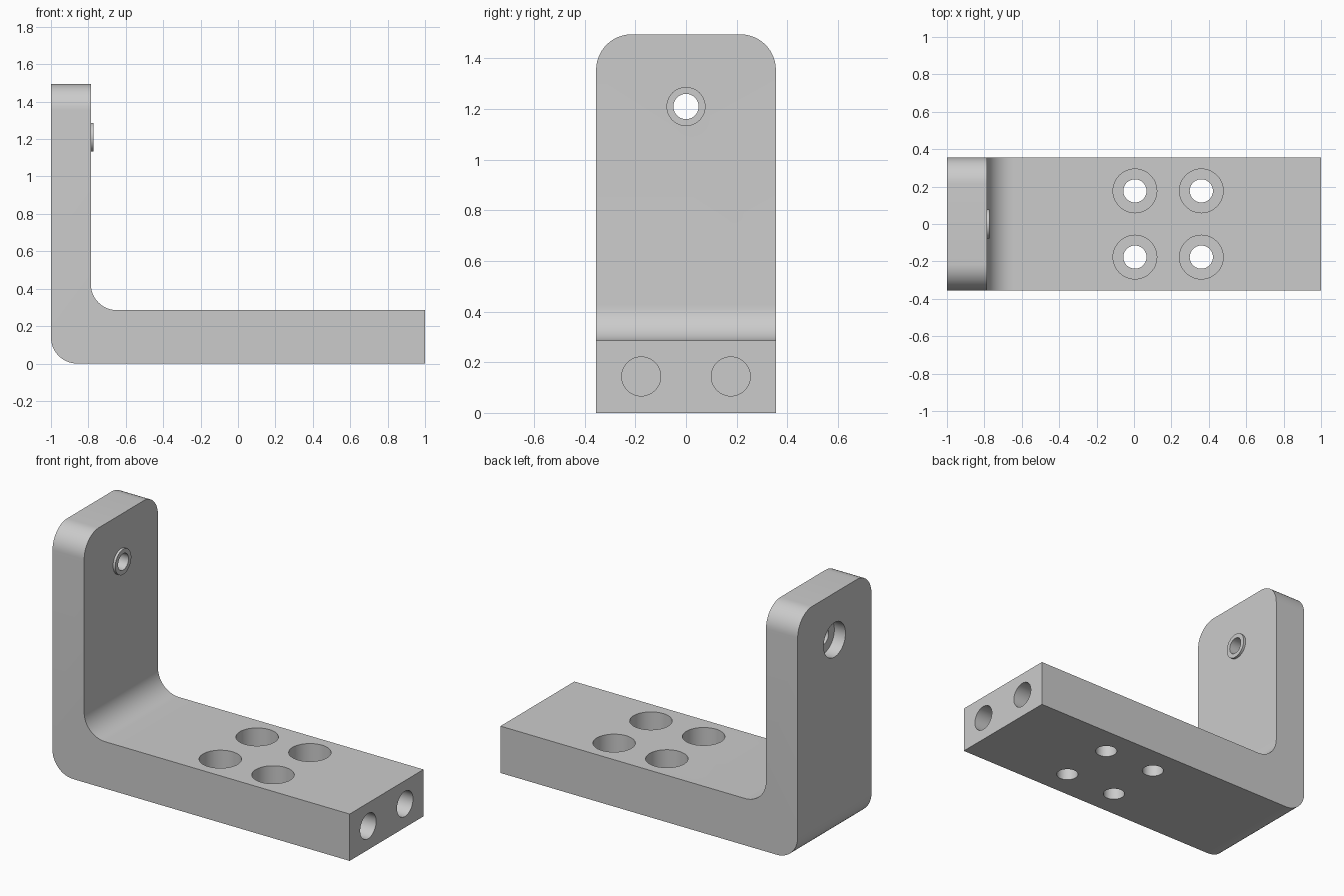
import bpy
import bmesh
from mathutils import Vector

cube = bpy.data.objects.get("Cube")
if cube:
    bpy.data.objects.remove(cube, do_unlink=True)

HALF_WIDTH = 0.355
HEIGHT = 1.495
WALL_X = -0.787      # inner face of the upright plate
BASE_TOP = 0.285
RADIUS = 0.14
HOLE_Z = 1.21

grey = bpy.data.materials.new("plain grey")
grey.use_nodes = True
colour = (0.6, 0.6, 0.6, 1)
grey.diffuse_color = colour
grey.node_tree.nodes["Principled BSDF"].inputs["Base Color"].default_value = colour


def rod(name, start, end, radius):
    """Cylinder running between two points."""
    start, end = Vector(start), Vector(end)
    bpy.ops.mesh.primitive_cylinder_add(vertices=48, radius=radius,
                                        depth=(end - start).length,
                                        location=(start + end) / 2)
    obj = bpy.context.object
    obj.name = name
    obj.rotation_euler = (end - start).to_track_quat('Z', 'Y').to_euler()
    obj.data.materials.append(grey)
    return obj


def combine(target, tool, operation):
    mod = target.modifiers.new(tool.name, 'BOOLEAN')
    mod.operation, mod.solver, mod.object = operation, 'EXACT', tool
    bpy.context.view_layer.objects.active = target
    bpy.ops.object.modifier_apply(modifier=mod.name)
    bpy.data.objects.remove(tool, do_unlink=True)


# Angled bracket: L profile extruded across its width
profile = [(-1, 0), (1, 0), (1, BASE_TOP), (WALL_X, BASE_TOP),
           (WALL_X, HEIGHT), (-1, HEIGHT)]
bm = bmesh.new()
face = bm.faces.new([bm.verts.new((x, -HALF_WIDTH, z)) for x, z in profile])
ext = bmesh.ops.extrude_face_region(bm, geom=[face])
moved = [v for v in ext["geom"] if isinstance(v, bmesh.types.BMVert)]
bmesh.ops.translate(bm, verts=moved, vec=(0, 2 * HALF_WIDTH, 0))
bmesh.ops.recalc_face_normals(bm, faces=bm.faces)


def is_rounded(edge):
    a, b = (v.co for v in edge.verts)
    mid = (a + b) / 2
    if abs(a.x - b.x) > 0.1:                       # upper plate corners
        return mid.z > HEIGHT - 0.01
    bend = abs(a.y - b.y) > 0.1                    # outer and inner bend
    return bend and ((mid.x < -0.99 and mid.z < 0.01) or
                     (abs(mid.x - WALL_X) < 0.01 and mid.z < 0.5))


bmesh.ops.bevel(bm, geom=[e for e in bm.edges if is_rounded(e)], offset=RADIUS,
                offset_type='OFFSET', segments=12, profile=0.5, affect='EDGES')
mesh = bpy.data.meshes.new("bracket")
bm.to_mesh(mesh)
bm.free()
bracket = bpy.data.objects.new("bracket", mesh)
bpy.context.collection.objects.link(bracket)
mesh.materials.append(grey)

# Raised collar, through hole and rear counterbore in the upright plate
combine(bracket, rod("collar", (WALL_X - 0.05, 0, HOLE_Z),
                     (WALL_X + 0.015, 0, HOLE_Z), 0.077), 'UNION')
combine(bracket, rod("pivot_hole", (-1.1, 0, HOLE_Z), (-0.7, 0, HOLE_Z), 0.05),
        'DIFFERENCE')
combine(bracket, rod("rear_counterbore", (-1.1, 0, HOLE_Z),
                     (-0.925, 0, HOLE_Z), 0.105), 'DIFFERENCE')

for y in (-0.177, 0.177):
    # Counterbored screw holes in the base
    for x in (0.005, 0.36):
        combine(bracket, rod("screw_hole", (x, y, -0.1), (x, y, 0.4), 0.062),
                'DIFFERENCE')
        combine(bracket, rod("screw_counterbore", (x, y, 0.14), (x, y, 0.4), 0.117),
                'DIFFERENCE')
    # Blind holes in the end face
    combine(bracket, rod("end_hole", (0.65, y, 0.144), (1.1, y, 0.144), 0.077),
            'DIFFERENCE')

bpy.ops.object.select_all(action='DESELECT')
bracket.select_set(True)
bpy.context.view_layer.objects.active = bracket
bpy.ops.object.shade_smooth_by_angle(angle=0.6)
